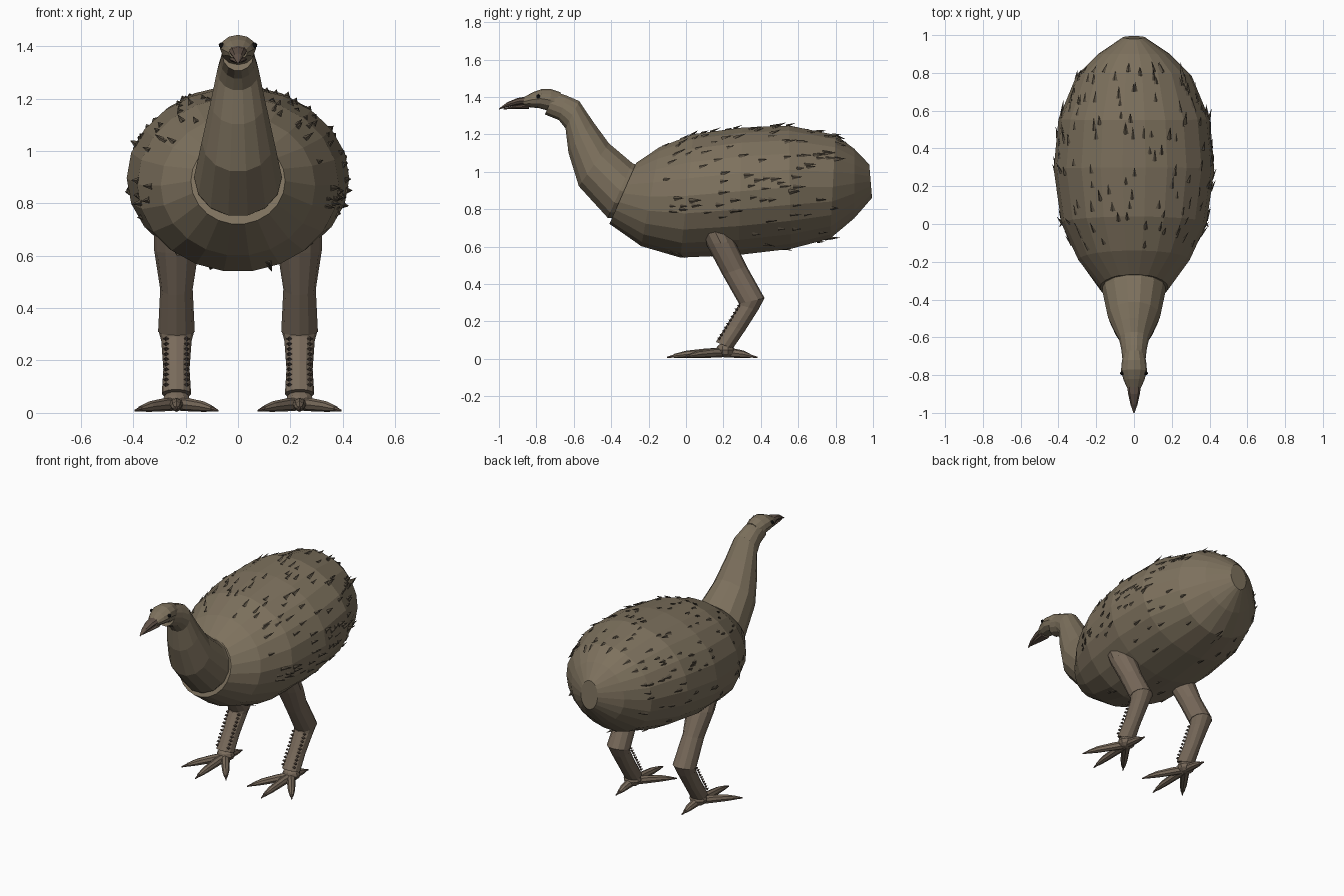
import bpy, bmesh, math, random
from mathutils import Vector, Matrix

if "Cube" in bpy.data.objects:
    bpy.data.objects.remove(bpy.data.objects["Cube"])

random.seed(7)


def material(name, r, g, b):
    m = bpy.data.materials.new(name)
    m.diffuse_color = (r, g, b, 1)
    m.use_nodes = True
    m.node_tree.nodes["Principled BSDF"].inputs["Base Color"].default_value = m.diffuse_color
    return m


PLUMAGE = material("plumage", 0.205, 0.165, 0.11)
SKIN = material("leg_skin", 0.19, 0.145, 0.105)
HORN = material("horn", 0.12, 0.085, 0.065)
QUILL = material("quill", 0.10, 0.08, 0.055)
DARK = material("dark", 0.01, 0.01, 0.01)


def ring_point(ring, a, cx=0.0):
    # ring = (y, z of lower/front point, y, z of upper/back point, half width)
    y0, z0, y1, z1, w = ring
    s = math.sin(a) / 2
    return Vector((cx + w * math.cos(a), (y0 + y1) / 2 + s * (y1 - y0),
                   (z0 + z1) / 2 + s * (z1 - z0)))


def add_loft(bm, rings, sides, cx=0.0, matrix=Matrix()):
    loops = [[bm.verts.new(matrix @ ring_point(r, 2 * math.pi * i / sides, cx))
              for i in range(sides)] for r in rings]
    for a, b in zip(loops, loops[1:]):
        for i in range(sides):
            j = (i + 1) % sides
            bm.faces.new((a[i], a[j], b[j], b[i]))
    bm.faces.new(loops[0])
    bm.faces.new(loops[-1])


def finish(bm, name, mat, mirror=False):
    bmesh.ops.recalc_face_normals(bm, faces=bm.faces[:])
    me = bpy.data.meshes.new(name)
    bm.to_mesh(me)
    bm.free()
    me.materials.append(mat)
    ob = bpy.data.objects.new(name, me)
    bpy.context.collection.objects.link(ob)
    if mirror:
        ob.modifiers.new("mirror", 'MIRROR')
    return ob


def loft(name, rings, sides, mat, cx=0.0, mirror=False):
    bm = bmesh.new()
    add_loft(bm, rings, sides, cx)
    return finish(bm, name, mat, mirror)


def add_spike(bm, pos, axis, length, radius, up, flat=0.6):
    # small four-sided cone pointing along axis
    z = axis.normalized()
    x = up.cross(z).normalized()
    y = z.cross(x)
    m = Matrix((x, y, z)).transposed().to_4x4()
    m.translation = pos + z * length / 2
    bmesh.ops.create_cone(bm, cap_ends=True, segments=4, radius1=radius, radius2=0,
                          depth=length, matrix=m @ Matrix.Diagonal((1, flat, 1, 1)))


# Body
BODY = [(-0.41, 0.72, -0.265, 1.05, 0.18), (-0.24, 0.60, -0.14, 1.135, 0.295),
        (-0.03, 0.538, 0.04, 1.205, 0.385), (0.28, 0.552, 0.30, 1.24, 0.425),
        (0.56, 0.585, 0.55, 1.25, 0.40), (0.77, 0.64, 0.80, 1.20, 0.305),
        (0.90, 0.75, 0.90, 1.125, 0.19), (0.995, 0.86, 0.98, 1.04, 0.06)]
loft("body", BODY, 22, PLUMAGE)

# Neck
loft("neck", [(-0.38, 0.75, -0.24, 1.03, 0.165), (-0.42, 0.75, -0.285, 1.05, 0.168),
              (-0.575, 0.92, -0.41, 1.155, 0.138), (-0.63, 1.10, -0.495, 1.27, 0.105),
              (-0.645, 1.23, -0.57, 1.38, 0.08), (-0.68, 1.275, -0.64, 1.41, 0.068),
              (-0.755, 1.305, -0.70, 1.43, 0.06)], 14, PLUMAGE)

# Head and beak
loft("head", [(-0.67, 1.31, -0.67, 1.425, 0.05), (-0.73, 1.325, -0.72, 1.442, 0.064),
              (-0.785, 1.34, -0.77, 1.443, 0.069), (-0.835, 1.345, -0.82, 1.425, 0.055),
              (-0.87, 1.35, -0.865, 1.40, 0.036)], 12, PLUMAGE)
loft("upper_beak", [(-0.845, 1.36, -0.84, 1.405, 0.038), (-0.90, 1.358, -0.90, 1.395, 0.031),
                    (-0.96, 1.345, -0.955, 1.372, 0.018),
                    (-1.0, 1.333, -1.0, 1.338, 0.003)], 8, HORN)
loft("lower_beak", [(-0.84, 1.335, -0.84, 1.365, 0.034), (-0.91, 1.336, -0.91, 1.356, 0.024),
                    (-0.975, 1.334, -0.975, 1.34, 0.004)], 8, HORN)

# Eyes
bm = bmesh.new()
bmesh.ops.create_icosphere(bm, subdivisions=1, radius=0.012,
                           matrix=Matrix.Translation((0.063, -0.79, 1.403)))
finish(bm, "eyes", DARK, True)

# Legs
LEG_X = 0.235
loft("thighs", [(0.08, 0.67, 0.225, 0.70, 0.085), (0.11, 0.61, 0.26, 0.63, 0.085),
                (0.195, 0.45, 0.325, 0.495, 0.062), (0.283, 0.295, 0.42, 0.325, 0.07)],
     12, SKIN, LEG_X, True)
loft("shanks", [(0.283, 0.30, 0.42, 0.325, 0.068), (0.282, 0.29, 0.385, 0.26, 0.058),
                (0.22, 0.185, 0.315, 0.15, 0.05), (0.16, 0.09, 0.25, 0.055, 0.056)],
     12, SKIN, LEG_X, True)

# Scales down the front of the shanks
bm = bmesh.new()
for i in range(10):
    t = i / 9
    p = Vector((0, 0.287 - 0.105 * t, 0.283 - 0.175 * t))
    for dx in (-0.04, 0.04):
        add_spike(bm, p + Vector((LEG_X + dx, 0, 0)), Vector((dx * 6, -1, 0.3)),
                  0.016, 0.012, Vector((0, 0, 1)), 0.7)
finish(bm, "shank_scales", HORN, True)

# Toes with claws: angle from forward, length
FOOT = Vector((LEG_X, 0.205, 0))
toes, claws = bmesh.new(), bmesh.new()
for angle, length in ((0, 0.27), (36, 0.235), (-36, 0.235), (180, 0.14)):
    m = Matrix.Translation(FOOT) @ Matrix.Rotation(math.radians(angle), 4, 'Z')
    add_loft(toes, [(0.02, 0.01, 0.02, 0.06, 0.03), (-0.35 * length, 0.006, -0.35 * length, 0.056, 0.025),
                    (-0.75 * length, 0.004, -0.75 * length, 0.044, 0.021),
                    (-length, 0.005, -length, 0.026, 0.012)], 8, 0, m)
    add_loft(claws, [(-length + 0.015, 0.006, -length + 0.015, 0.03, 0.011),
                     (-length - 0.036, 0.004, -length - 0.036, 0.012, 0.002)], 6, 0, m)
bmesh.ops.create_uvsphere(toes, u_segments=10, v_segments=6, radius=0.05,
                          matrix=Matrix.Translation((LEG_X, 0.21, 0.047)) @ Matrix.Diagonal((1.1, 1, 0.8, 1)))
finish(toes, "toes", SKIN, True)
finish(claws, "claws", HORN, True)


# Loose feathers scattered over the body, denser on the back
def body_point(t, a):
    i = min(int(t), len(BODY) - 2)
    return ring_point(BODY[i], a).lerp(ring_point(BODY[i + 1], a), t - i)


bm = bmesh.new()
for k in range(190):
    t = 1 + 4.15 * random.random() ** 0.7
    a = random.uniform(-0.1, 1.1) * math.pi if random.random() < 0.9 else random.uniform(1.1, 1.9) * math.pi
    p = body_point(t, a)
    back = (body_point(t + 0.01, a) - p).normalized()
    out = (body_point(t, a + 0.01) - p).cross(back).normalized()
    if out.dot(p - Vector((0, p.y, 0.9))) < 0:
        out.negate()
    add_spike(bm, p - out * 0.004, back + out * random.uniform(0.15, 0.35),
              random.uniform(0.04, 0.07), random.uniform(0.011, 0.016), out)
finish(bm, "feathers", QUILL)
